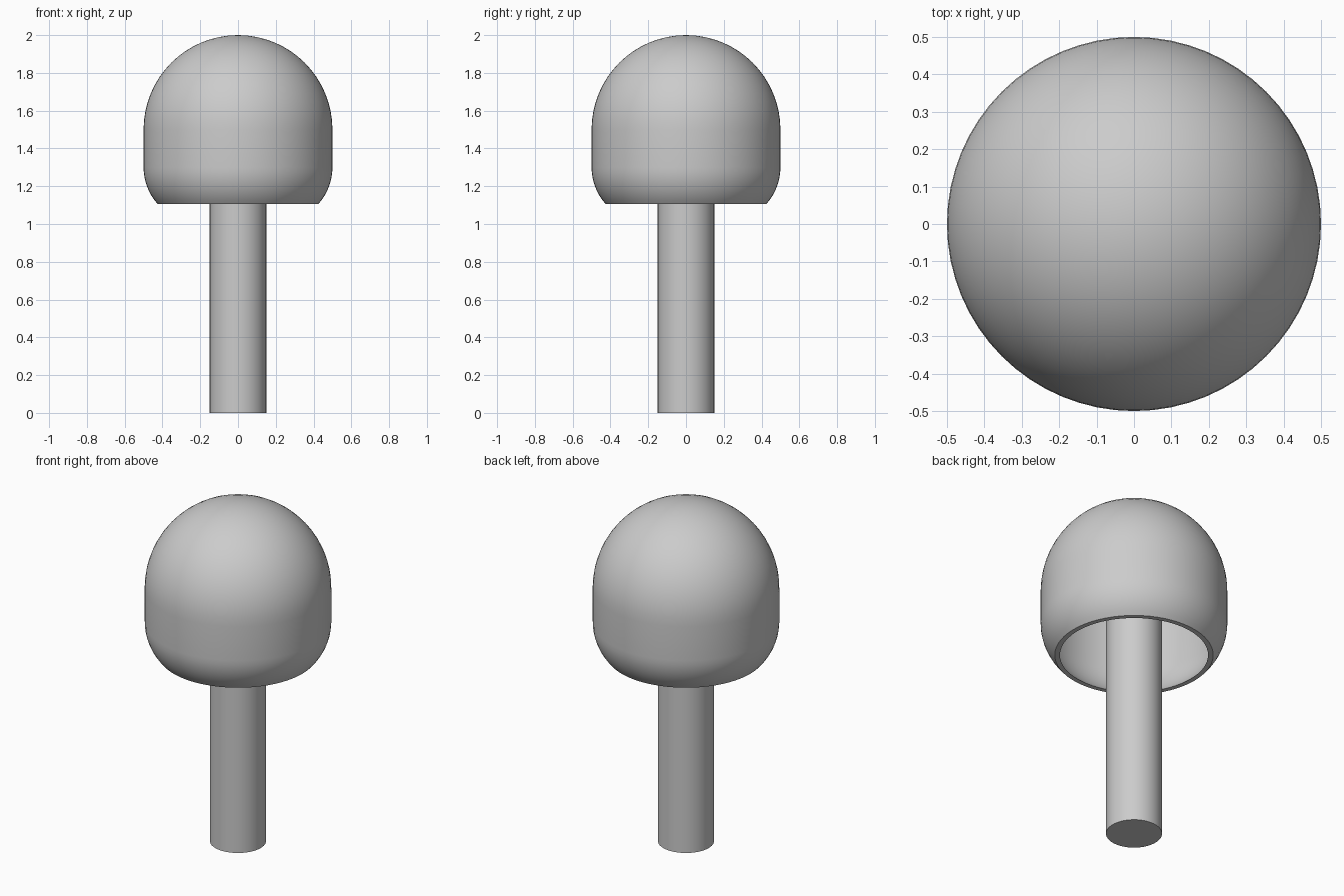
import bpy, bmesh, math

if "Cube" in bpy.data.objects:
    bpy.data.objects.remove(bpy.data.objects["Cube"])

grey = bpy.data.materials.new("plain grey")
grey.diffuse_color = (0.6, 0.6, 0.6, 1)
grey.use_nodes = True
grey.node_tree.nodes["Principled BSDF"].inputs["Base Color"].default_value = grey.diffuse_color

SEG = 64          # sides around the axis
R = 0.5           # dome radius
WALL = 0.02       # shell thickness
Z_DOME, Z_BEND, Z_RIM = 1.5, 1.3, 1.105
BEND = 0.29       # radius of the inward curl at the rim


def lathe(name, profile, closed=False):
    """Spin an (r, z) profile about the z axis."""
    bm = bmesh.new()
    vs = [bm.verts.new((r, 0, z)) for r, z in profile]
    pairs = list(zip(vs, vs[1:])) + ([(vs[-1], vs[0])] if closed else [])
    es = [bm.edges.new(p) for p in pairs]
    bmesh.ops.spin(bm, geom=vs + es, cent=(0, 0, 0), axis=(0, 0, 1),
                   angle=math.tau, steps=SEG, use_merge=True)
    bmesh.ops.remove_doubles(bm, verts=bm.verts, dist=1e-5)
    bmesh.ops.recalc_face_normals(bm, faces=bm.faces)
    me = bpy.data.meshes.new(name)
    bm.to_mesh(me)
    bm.free()
    me.materials.append(grey)
    ob = bpy.data.objects.new(name, me)
    bpy.context.collection.objects.link(ob)
    bpy.ops.object.select_all(action='DESELECT')
    ob.select_set(True)
    bpy.context.view_layer.objects.active = ob
    bpy.ops.object.shade_smooth_by_angle(angle=math.radians(35))
    return ob


def shell_profile(inset):
    """Dome, straight wall and curled-in rim, offset inwards by inset."""
    r, b = R - inset, BEND - inset
    pts = []
    for i in range(17):
        a = math.pi / 2 * (1 - i / 16)
        pts.append((r * math.cos(a), Z_DOME + r * math.sin(a)))
    end = math.asin((Z_BEND - Z_RIM) / b)
    for i in range(9):
        a = end * i / 8
        pts.append((R - BEND + b * math.cos(a), Z_BEND - b * math.sin(a)))
    return pts


# Hollow cap, open underneath with a flat rim
lathe("domed_cap", shell_profile(0) + shell_profile(WALL)[::-1])

# Stem reaching up to the inside of the cap
top = Z_DOME + math.sqrt((R - WALL) ** 2 - 0.15 ** 2)
lathe("stem", [(0, 0), (0.15, 0), (0.15, top), (0, top)])
